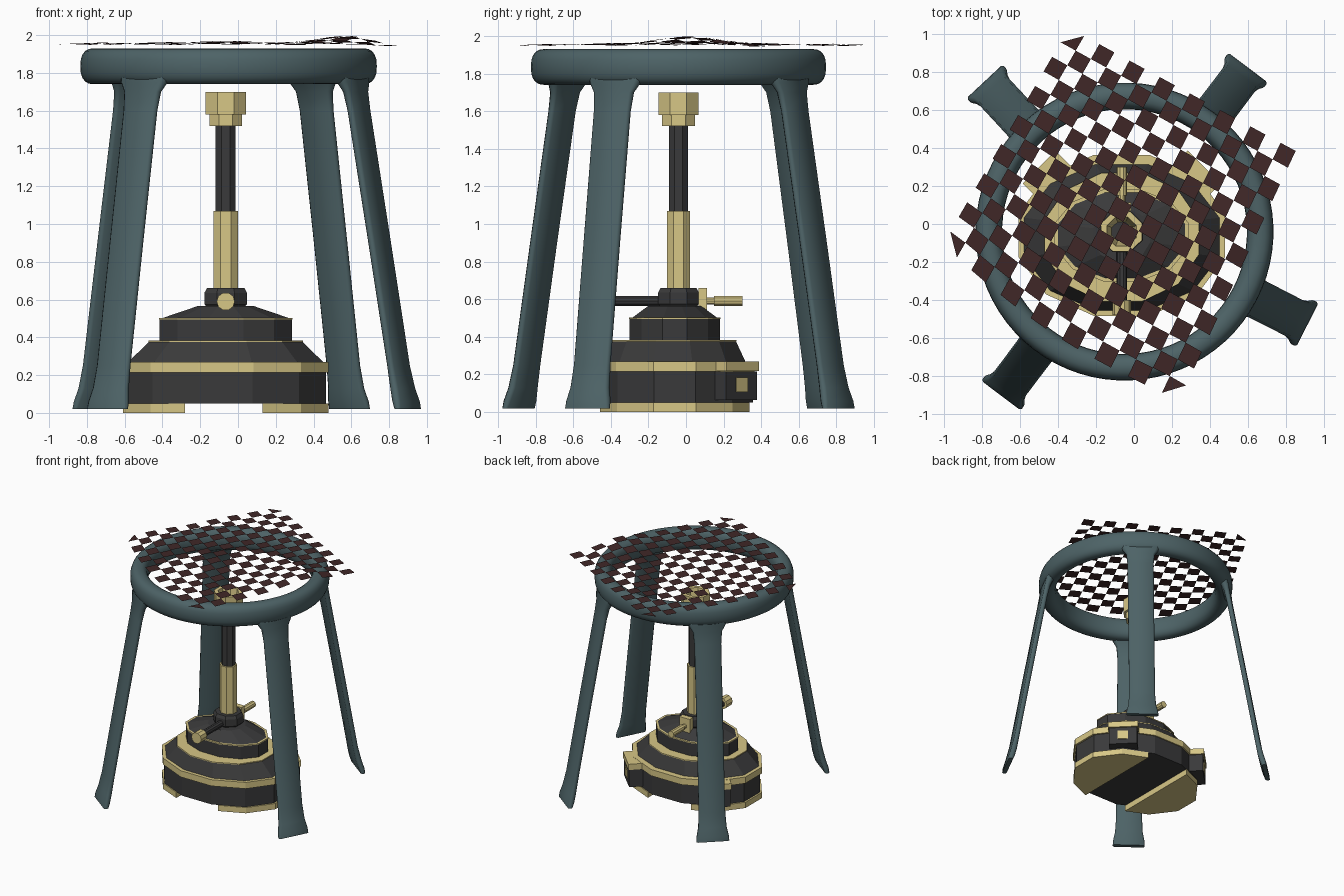
import bpy, bmesh, math
from math import sin, cos, pi, radians, exp
from mathutils import Vector, Matrix

if "Cube" in bpy.data.objects:
    bpy.data.objects.remove(bpy.data.objects["Cube"])


def material(name, rgb):
    m = bpy.data.materials.new(name)
    m.diffuse_color = (*rgb, 1)
    m.use_nodes = True
    m.node_tree.nodes["Principled BSDF"].inputs["Base Color"].default_value = m.diffuse_color
    return m


TEAL = material("teal_iron", (0.075, 0.125, 0.135))
GOLD = material("brass", (0.68, 0.57, 0.24))
DARK = material("dark_metal", (0.042, 0.042, 0.043))
BROWN = material("gauze_brown", (0.05, 0.02, 0.02))
CX, CY = -0.05, -0.04        # stand centre
BX, BY = -0.065, -0.04       # burner axis


def finish(name, bm, mat, smooth=None, recalc=True):
    if recalc:
        bmesh.ops.recalc_face_normals(bm, faces=bm.faces[:])
    me = bpy.data.meshes.new(name)
    bm.to_mesh(me)
    bm.free()
    ob = bpy.data.objects.new(name, me)
    bpy.context.collection.objects.link(ob)
    me.materials.append(mat)
    if smooth:
        bpy.context.view_layer.objects.active = ob
        ob.select_set(True)
        bpy.ops.object.shade_smooth_by_angle(angle=radians(smooth))
        ob.select_set(False)
    return ob


def loft(bm, loops, closed=False):
    """Bridge equal-length loops; cap the ends, or join last to first."""
    rings = [[bm.verts.new(p) for p in lp] for lp in loops]
    pairs = list(zip(rings, rings[1:]))
    if closed:
        pairs.append((rings[-1], rings[0]))
    for a, b in pairs:
        for i in range(len(a)):
            j = (i + 1) % len(a)
            bm.faces.new((a[i], a[j], b[j], b[i]))
    if not closed:
        bm.faces.new(rings[0])
        bm.faces.new(rings[-1])


def oval(rx, ry, z, cx, cy, n):
    k = 1 / cos(pi / n)
    return [(cx + rx * k * cos((i + .5) * 2 * pi / n),
             cy + ry * k * sin((i + .5) * 2 * pi / n), z) for i in range(n)]


def stack(name, prof, mat, cx=BX, cy=BY, n=12, closed=False, smooth=None):
    """Stack of (rx, ry, z) n-sided loops."""
    bm = bmesh.new()
    loft(bm, [oval(rx, ry, z, cx, cy, n) for rx, ry, z in prof], closed)
    return finish(name, bm, mat, smooth)


def rod(name, y0, y1, r, mat, z=0.59, n=10):
    bm = bmesh.new()
    loft(bm, [[(BX + r * cos(i * 2 * pi / n), y, z + r * sin(i * 2 * pi / n))
               for i in range(n)] for y in (y0, y1)])
    return finish(name, bm, mat)


def box(name, mat, center, size, rot=0):
    bm = bmesh.new()
    bmesh.ops.create_cube(bm, size=1, matrix=Matrix.Translation(center)
                          @ Matrix.Rotation(rot, 4, 'Z') @ Matrix.Diagonal((*size, 1)))
    return finish(name, bm, mat)


# Stand ring: rounded upright section swept round
section = []
for i in range(20):
    a = i * 2 * pi / 20
    c, s = cos(a), sin(a)
    r = 0.715 + 0.07 * math.copysign(abs(c) ** 0.85, c)
    section.append((r, r, 1.835 + 0.095 * math.copysign(abs(s) ** 0.8, s)))
stack("stand_ring", section, TEAL, CX, CY, 72, closed=True, smooth=60)

# Splayed legs: (z, mid radius, half width, half thickness)
LEG = [(0.02, 1.065, .13, .018), (0.06, 1.055, .127, .024), (0.13, 1.035, .112, .024),
       (0.25, 1.01, .105, .02), (0.9, .898, .105, .02), (1.6, .775, .106, .02),
       (1.7, .755, .115, .023), (1.75, .74, .145, .032), (1.79, .725, .16, .035)]
for k, deg in enumerate((53, 133, 233, 333)):
    u = Vector((cos(radians(deg)), sin(radians(deg)), 0))
    v = Vector((-u.y, u.x, 0))
    bm = bmesh.new()
    loops = []
    for z, r, w, t in LEG:
        c = Vector((CX, CY, z))
        e = w - t * .6
        loops.append([c + u * (r + a * t) + v * b for a, b in
                      ((-1, -e), (-.4, -w), (.4, -w), (1, -e), (1, e), (.4, w), (-.4, w), (-1, e))])
    loft(bm, loops)
    finish(f"stand_leg_{k + 1}", bm, TEAL, 50)

# Wire gauze: wavy checkerboard of open cells
A, B, C, D = (Vector(p) for p in ((-.325, .975), (.792, .363), (.213, -.868), (-.95, -.105)))
N = 15
bm = bmesh.new()
grid = {}


def gauze_point(i, j):
    if (i, j) not in grid:
        u, v = (i - .5) / (N - 1), (j - .5) / (N - 1)
        p = A.lerp(B, u).lerp(D.lerp(C, u), v)
        p += Vector((-.03, -.05)) * max(0, sin(pi * u)) * v ** 2
        x, y = p
        z = 1.952 + .04 * exp(-((x - .58) ** 2 + (y - .02) ** 2) / .07)
        z += .012 * exp(-((x + .15) ** 2 + y * y) / .2) + .006 * sin(9 * x + 2) * cos(8 * y)
        if x > .72:
            z -= .01
        grid[(i, j)] = bm.verts.new((x, y, z))
    return grid[(i, j)]


for i in range(N):
    for j in range(N):
        if (i + j) % 2 == 0:
            q = [(i, j), (i, j + 1), (i + 1, j + 1), (i + 1, j)]
            q = [c for c in q if c not in ((0, 0), (N, N), (0, N))]   # clipped corners
            bm.faces.new([gauze_point(*c) for c in q])
finish("wire_gauze", bm, BROWN, recalc=False)

# Burner base: stacked faceted tiers with brass trim
CB = -0.06
stack("base_block", [(.53, .415, .05), (.53, .415, .215)], DARK, cy=CB)
stack("base_band", [(.545, .425, .215), (.545, .425, .27)], GOLD, cy=CB)
stack("lower_slope", [(.515, .385, .27), (.405, .335, .378)], DARK, cy=CB - .01)
stack("lower_trim", [(.408, .338, .376), (.408, .338, .384)], GOLD, cy=CB - .01)
stack("upper_tier", [(.35, .24, .384), (.35, .24, .495)], DARK, cy=CB)
stack("upper_trim", [(.353, .243, .494), (.353, .243, .502)], GOLD, cy=CB)
stack("upper_slope", [(.335, .225, .502), (.15, .14, .565)], DARK, cy=CB)

# Runner feet: base outline cut down to its two sides
for name, x, s in (("left_foot", -.28, 1), ("right_foot", .13, -1)):
    bm = bmesh.new()
    loft(bm, [oval(.545, .42, z, BX, CB, 12) for z in (0, .05)])
    bmesh.ops.bisect_plane(bm, geom=bm.verts[:] + bm.edges[:] + bm.faces[:],
                           plane_co=(x, 0, 0), plane_no=(s, 0, 0), clear_outer=True)
    bmesh.ops.holes_fill(bm, edges=[e for e in bm.edges if e.is_boundary])
    finish(name, bm, GOLD)

# Rear lugs with brass cap and inset
for side, s in (("left", -1), ("right", 1)):
    ang = radians(45) if s > 0 else radians(135)
    d = Vector((cos(ang), sin(ang), 0))
    face = Vector((BX + s * .43, BY + .335, 0))
    mid = face - d * .12
    box(f"{side}_lug", DARK, mid + Vector((0, 0, .14)), (.24, .23, .15), ang)
    box(f"{side}_lug_cap", GOLD, mid + d * .003 + Vector((0, 0, .243)), (.25, .245, .05), ang)
    box(f"{side}_lug_inset", GOLD, face + Vector((0, 0, .145)), (.012, .085, .075), ang)

# Burner column
stack("collar", [(.09, .09, .55), (.113, .108, .575), (.113, .108, .635), (.1, .095, .66)], DARK, n=8)
stack("air_sleeve", [(.065, .062, .64), (.065, .062, 1.07)], GOLD, n=8)
stack("barrel", [(.053, .05, 1.06), (.053, .05, 1.54)], DARK, n=8)
stack("nozzle", [(.045, .045, 1.52), (.087, .087, 1.52), (.087, .087, 1.58), (.108, .106, 1.58),
                 (.108, .106, 1.70), (.078, .076, 1.70), (.055, .055, 1.54)], GOLD, n=8, closed=True)

# Side valve at the front, gas inlet at the back
rod("valve_stem", -.40, BY, .028, DARK)
rod("valve_knob", -.48, -.40, .048, GOLD)
rod("inlet_neck", .05, .17, .02, GOLD)
rod("inlet_pipe", .15, .30, .028, GOLD)
box("inlet_bracket", GOLD, (BX, .09, .595), (.10, .045, .13))
box("inlet_bracket_foot", GOLD, (BX, .07, .525), (.10, .10, .02))
